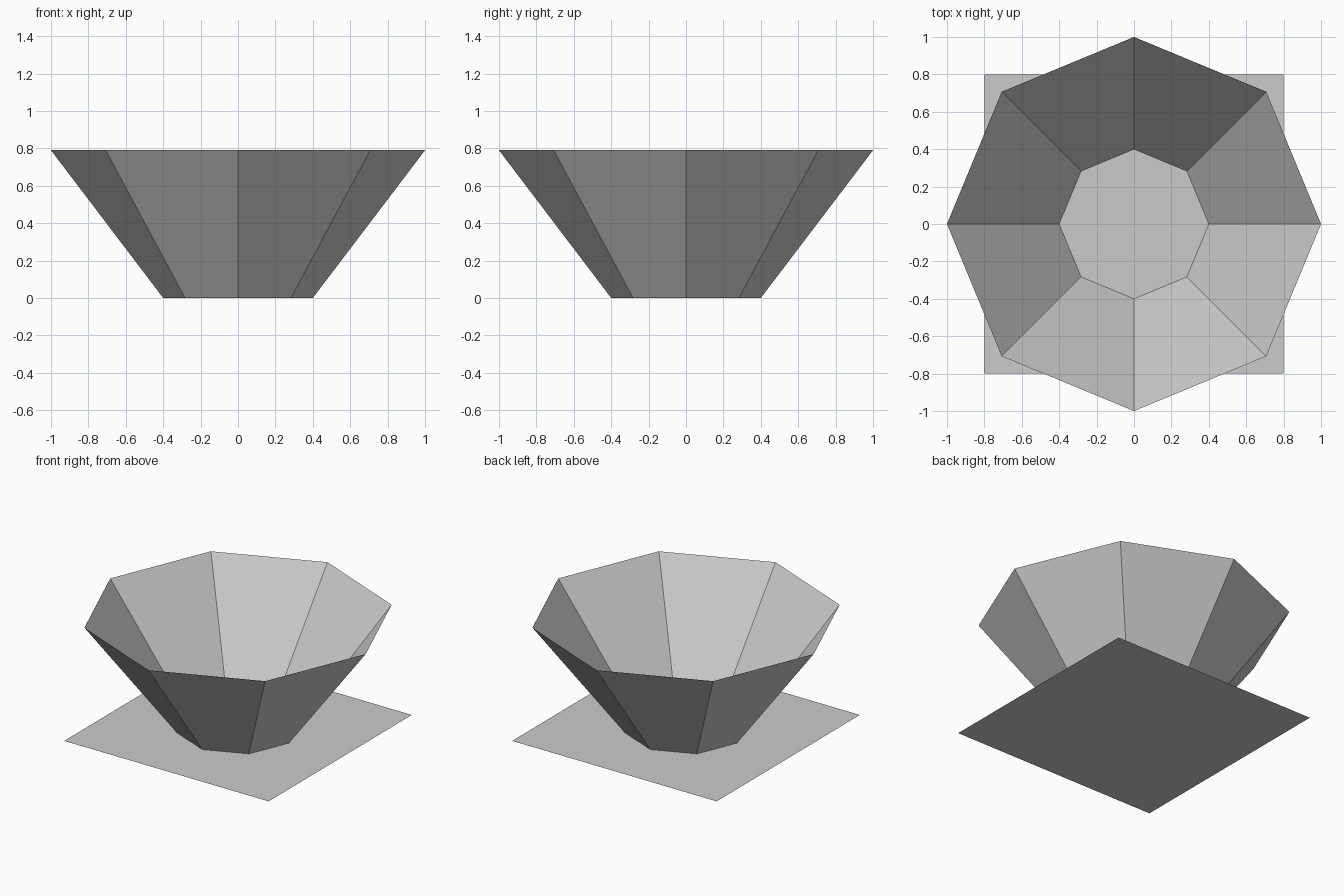
import bpy

if "Cube" in bpy.data.objects:
    bpy.data.objects.remove(bpy.data.objects["Cube"])

# Square base sheet
bpy.ops.mesh.primitive_plane_add(size=1.6, location=(0, 0, 0))
bpy.context.object.name = "base_sheet"

# Open eight-sided flared bowl, single-walled, standing on the sheet
HEIGHT = 0.79
bpy.ops.mesh.primitive_cone_add(vertices=8, radius1=0.4, radius2=1.0, depth=HEIGHT,
                                end_fill_type='NOTHING', location=(0, 0, HEIGHT / 2))
bpy.context.object.name = "flared_bowl"
